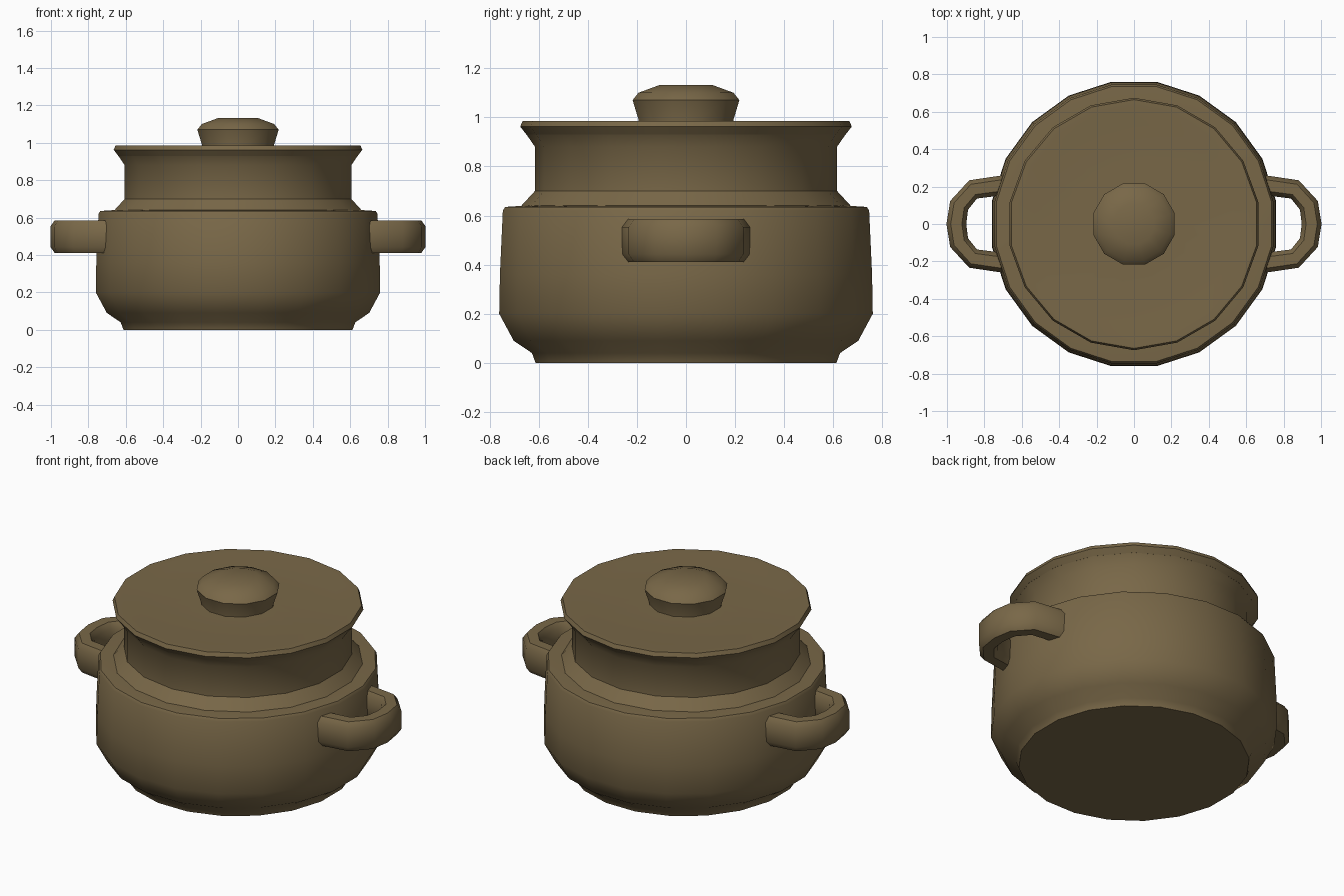
import bpy, bmesh, math
from mathutils import Vector

if "Cube" in bpy.data.objects:
    bpy.data.objects.remove(bpy.data.objects["Cube"])

clay = bpy.data.materials.new("brown clay")
clay.diffuse_color = (0.19, 0.137, 0.064, 1)
clay.use_nodes = True
clay.node_tree.nodes["Principled BSDF"].inputs["Base Color"].default_value = clay.diffuse_color


def finish(bm, name, angle=38):
    """Turn a bmesh into an object, smooth except at sharp edges."""
    bmesh.ops.recalc_face_normals(bm, faces=bm.faces)
    for f in bm.faces:
        f.smooth = True
    for e in bm.edges:
        e.smooth = e.calc_face_angle(0) < math.radians(angle)
    me = bpy.data.meshes.new(name)
    bm.to_mesh(me)
    bm.free()
    me.materials.append(clay)
    ob = bpy.data.objects.new(name, me)
    bpy.context.collection.objects.link(ob)
    return ob


def bridge(bm, rings, closed_caps=True):
    n = len(rings[0])
    for a, b in zip(rings, rings[1:]):
        for i in range(n):
            j = (i + 1) % n
            bm.faces.new((a[i], a[j], b[j], b[i]))
    if closed_caps:
        bm.faces.new(rings[0][::-1])
        bm.faces.new(rings[-1])


def lathe(name, profile, sides):
    bm = bmesh.new()
    rings = []
    for r, z in profile:
        rings.append([bm.verts.new((r * math.cos(2 * math.pi * (i + 0.5) / sides),
                                    r * math.sin(2 * math.pi * (i + 0.5) / sides), z))
                      for i in range(sides)])
    bridge(bm, rings)
    return finish(bm, name)


# pot belly with its shoulder ledge
lathe("pot_body", [(0.62, 0), (0.635, 0.04), (0.71, 0.09), (0.77, 0.2),
                   (0.767, 0.36), (0.755, 0.62), (0.745, 0.635),
                   (0.67, 0.64)], 20)

# neck and flaring rim
lathe("pot_neck", [(0.675, 0.635), (0.615, 0.70), (0.615, 0.88),
                   (0.66, 0.945)], 18)

# flat lid
lathe("lid", [(0.65, 0.93), (0.675, 0.962), (0.665, 0.985), (0.62, 0.985),
              (0.54, 0.978), (0.2, 0.982)], 18)

# lid knob
lathe("lid_knob", [(0.20, 0.97), (0.2, 0.99), (0.225, 1.07), (0.20, 1.10),
                   (0.11, 1.132)], 12)

# looped handles: six-sided section swept along a half loop
path = [(0.68, -0.21), (0.86, -0.185), (0.935, -0.10), (0.95, 0),
        (0.935, 0.10), (0.86, 0.185), (0.68, 0.21)]
section = [(0.053, -0.055), (0.053, 0.055), (0.03, 0.087),
           (-0.03, 0.087), (-0.053, 0.055), (-0.053, -0.055),
           (-0.03, -0.087), (0.03, -0.087)]
for side, label in ((1, "right"), (-1, "left")):
    bm = bmesh.new()
    rings = []
    for i, p in enumerate(path):
        a = Vector(path[max(i - 1, 0)])
        b = Vector(path[min(i + 1, len(path) - 1)])
        t = (b - a).normalized()
        out = Vector((t.y, -t.x))
        rings.append([bm.verts.new((side * (p[0] + out.x * u),
                                    p[1] + out.y * u, 0.498 + w))
                      for u, w in section])
    bridge(bm, rings)
    finish(bm, label + "_handle", 45)
